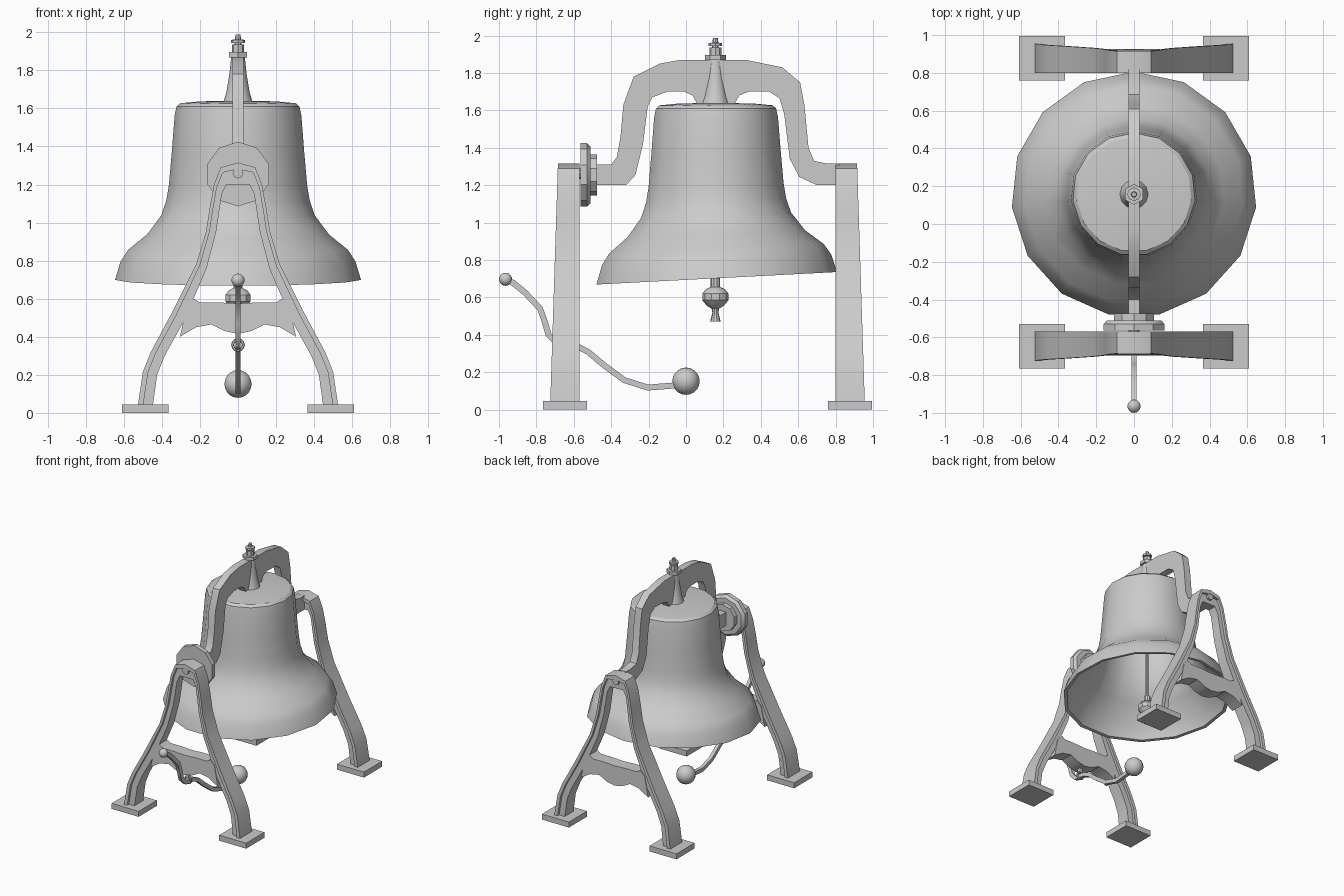
import bpy, bmesh, math
from mathutils import Vector

if "Cube" in bpy.data.objects:
    bpy.data.objects.remove(bpy.data.objects["Cube"])


def finish(name, bm):
    bmesh.ops.remove_doubles(bm, verts=bm.verts, dist=1e-5)
    bmesh.ops.recalc_face_normals(bm, faces=bm.faces)
    me = bpy.data.meshes.new(name)
    bm.to_mesh(me)
    bm.free()
    ob = bpy.data.objects.new(name, me)
    bpy.context.collection.objects.link(ob)
    return ob


def lathe(name, prof, n, centre, axis='Z', tweak=None):
    """Revolve (radius, height) points; first corner points to +y (or +z)."""
    bm = bmesh.new()
    rings = []
    for r, h in prof:
        ring = []
        for i in range(n):
            a = math.pi / 2 + 2 * math.pi * i / n
            u, v = r * math.cos(a), r * math.sin(a)
            p = Vector((u, v, h) if axis == 'Z' else (u, h, v)) + Vector(centre)
            ring.append(bm.verts.new(tweak(p) if tweak else p))
        rings.append(ring)
    for a, b in zip(rings, rings[1:]):
        for i in range(n):
            j = (i + 1) % n
            bm.faces.new((a[i], a[j], b[j], b[i]))
    return finish(name, bm)


def prism(name, pts, near, far):
    """Extrude a closed outline between two layers given by functions."""
    bm = bmesh.new()
    a = [bm.verts.new(near(p)) for p in pts]
    b = [bm.verts.new(far(p)) for p in pts]
    bm.faces.new(a)
    bm.faces.new(b[::-1])
    for i in range(len(pts)):
        j = (i + 1) % len(pts)
        bm.faces.new((a[i], b[i], b[j], a[j]))
    return finish(name, bm)


def box(name, x0, x1, y0, y1, z0, z1):
    return prism(name, [(x0, y0), (x1, y0), (x1, y1), (x0, y1)],
                 lambda p: (*p, z0), lambda p: (*p, z1))


def ball(name, loc, r):
    bm = bmesh.new()
    bmesh.ops.create_uvsphere(bm, u_segments=14, v_segments=10, radius=r)
    bmesh.ops.translate(bm, verts=bm.verts, vec=loc)
    return finish(name, bm)


YC = 0.157

# Bell, with the mouth leaning slightly
lathe("bell", [(0, 1.64), (.2, 1.637), (.305, 1.627), (.325, 1.61), (.335, 1.56),
               (.35, 1.37), (.365, 1.2), (.378, 1.12), (.405, 1.04), (.48, .94),
               (.58, .86), (.62, .80), (.65, .702),
               (.625, .705), (.59, .8), (.46, .92), (.38, 1.04), (.34, 1.2),
               (.31, 1.56), (0, 1.6)],
      15, (0, YC, 0),
      tweak=lambda p: Vector((p.x, p.y, p.z + .052 * (p.y - YC) * (1.64 - p.z) / .94)))

# Clapper
lathe("clapper", [(0, 1.6), (.012, 1.6), (.012, .72), (.026, .70), (.026, .655),
                  (.05, .645), (.07, .62), (.07, .585), (.045, .555), (.02, .54),
                  (.016, .52), (.028, .472), (0, .475)], 10, (0, YC, 0))

# Crown post and finial
lathe("crown_post", [(0, 1.62), (.078, 1.63), (.062, 1.68), (.045, 1.78),
                     (.036, 1.87), (0, 1.87)], 12, (0, YC, 0))
lathe("crown_nut", [(0, 1.868), (.056, 1.868), (.056, 1.895), (0, 1.895)], 6, (0, YC, 0))
lathe("finial", [(0, 1.89), (.032, 1.89), (.032, 1.935), (.018, 1.935), (.018, 1.943),
                 (.036, 1.943), (.036, 1.96), (.016, 1.962), (.013, 1.988), (0, 1.988)],
      8, (0, YC, 0))

# Yoke
yoke_top = [(-.5, 1.31), (-.4, 1.31), (-.37, 1.35), (-.35, 1.46), (-.335, 1.63),
            (-.28, 1.78), (-.14, 1.85), (-.03, 1.87), (.32, 1.87), (.515, 1.83),
            (.61, 1.75), (.633, 1.63), (.655, 1.4), (.685, 1.33), (.755, 1.315), (.82, 1.315)]
yoke_under = [(.82, 1.2), (.7, 1.2), (.605, 1.245), (.555, 1.34), (.525, 1.58),
              (.5, 1.665), (.445, 1.7), (.335, 1.7), (.285, 1.68), (.26, 1.635),
              (.06, 1.635), (.035, 1.68), (-.01, 1.7), (-.1, 1.7), (-.18, 1.67),
              (-.205, 1.62), (-.23, 1.42), (-.27, 1.255), (-.32, 1.2), (-.5, 1.2)]
prism("yoke", yoke_top + yoke_under, lambda p: (-.03, *p), lambda p: (.03, *p))

# Wheel hub on the front trunnion
lathe("wheel_hub", [(0, -.565), (.17, -.565), (.17, -.53), (.15, -.51), (.11, -.51),
                    (.11, -.475), (0, -.475)], 10, (0, 0, 1.255), 'Y')

# A-frame half outlines (x, z): outside and inside of the leg
outer = [(0, 1.315), (.09, 1.29), (.126, 1.2), (.15, 1.07), (.168, .953), (.22, .78),
         (.353, .516), (.458, .32), (.5, .216), (.526, .04)]
inner = [(0, 1.2), (.06, 1.2), (.085, 1.15), (.1, 1.05), (.115, .95), (.165, .76),
         (.28, .49), (.385, .3), (.425, .2), (.447, .04)]
mid = [(a + (c - a) * .36, b + (d - b) * .3) for (a, b), (c, d) in zip(outer, inner)]
bar_top = [(0, .575), (.1, .58), (.2, .58), (.232, .6), (.27, .56)]
bar_low = [(0, .415), (.07, .43), (.14, .465), (.22, .45), (.305, .4)]


def band(a, b):
    full = lambda l: [(-x, z) for x, z in l[:0:-1]] + l
    return full(a) + full(b)[::-1]


for tag, y0, s in (("front", -.57, -1), ("back", .80, 1)):
    def inside(d):
        return lambda p: (p[0], y0 + s * d, p[1])

    def outside(d):
        return lambda p: (p[0], y0 + s * (.115 + .042 * (1.31 - p[1]) / 1.31 - d), p[1])

    prism(tag + "_frame_flange", band(outer, mid), inside(0), outside(0))
    prism(tag + "_frame_web", band(mid, inner), inside(.02), outside(.022))
    prism(tag + "_crossbar", band(bar_top, bar_low), inside(.015), outside(.017))
    # Trunnion axle with bolt end
    ya, yb = sorted((y0 - s * .06, y0 + s * .113))
    lathe(tag + "_axle", [(0, ya), (.028, ya), (.028, yb), (0, yb)], 8, (0, 0, 1.26), 'Y')
    # Foot plates
    fy = sorted((y0 - s * .04, y0 + s * .195))
    for side, x0, x1 in (("left", -.61, -.365), ("right", .365, .61)):
        box(f"{tag}_{side}_foot", x0, x1, *fy, 0, .045)

# Ringing lever: swept square bar with ball ends
path = [(-.965, .697), (-.92, .675), (-.86, .625), (-.78, .54), (-.755, .47), (-.735, .4),
        (-.69, .355), (-.59, .342), (-.525, .31), (-.435, .235), (-.33, .158),
        (-.205, .118), (-.075, .128), (0, .15)]
upper, lower = [], []
for i, p in enumerate(path):
    a, b = path[max(i - 1, 0)], path[min(i + 1, len(path) - 1)]
    n = Vector((a[1] - b[1], b[0] - a[0])).normalized() * .016
    upper.append((p[0] + n.x, p[1] + n.y))
    lower.append((p[0] - n.x, p[1] - n.y))
prism("lever", upper + lower[::-1], lambda p: (-.014, *p), lambda p: (.014, *p))
ball("lever_hammer", (0, 0, .152), .073)
ball("lever_knob", (0, -.965, .697), .035)

# Pivot ring under the front crossbar
bpy.ops.mesh.primitive_torus_add(major_segments=12, minor_segments=6, major_radius=.028,
                                 minor_radius=.008, location=(0, -.645, .357),
                                 rotation=(math.pi / 2, 0, 0))
bpy.context.object.name = "lever_ring"
box("lever_hanger", -.012, .012, -.66, -.63, .38, .43)

# Smooth shading with sharp edges
bpy.ops.object.select_all(action='SELECT')
bpy.context.view_layer.objects.active = bpy.data.objects["bell"]
bpy.ops.object.shade_smooth_by_angle(angle=math.radians(32))
